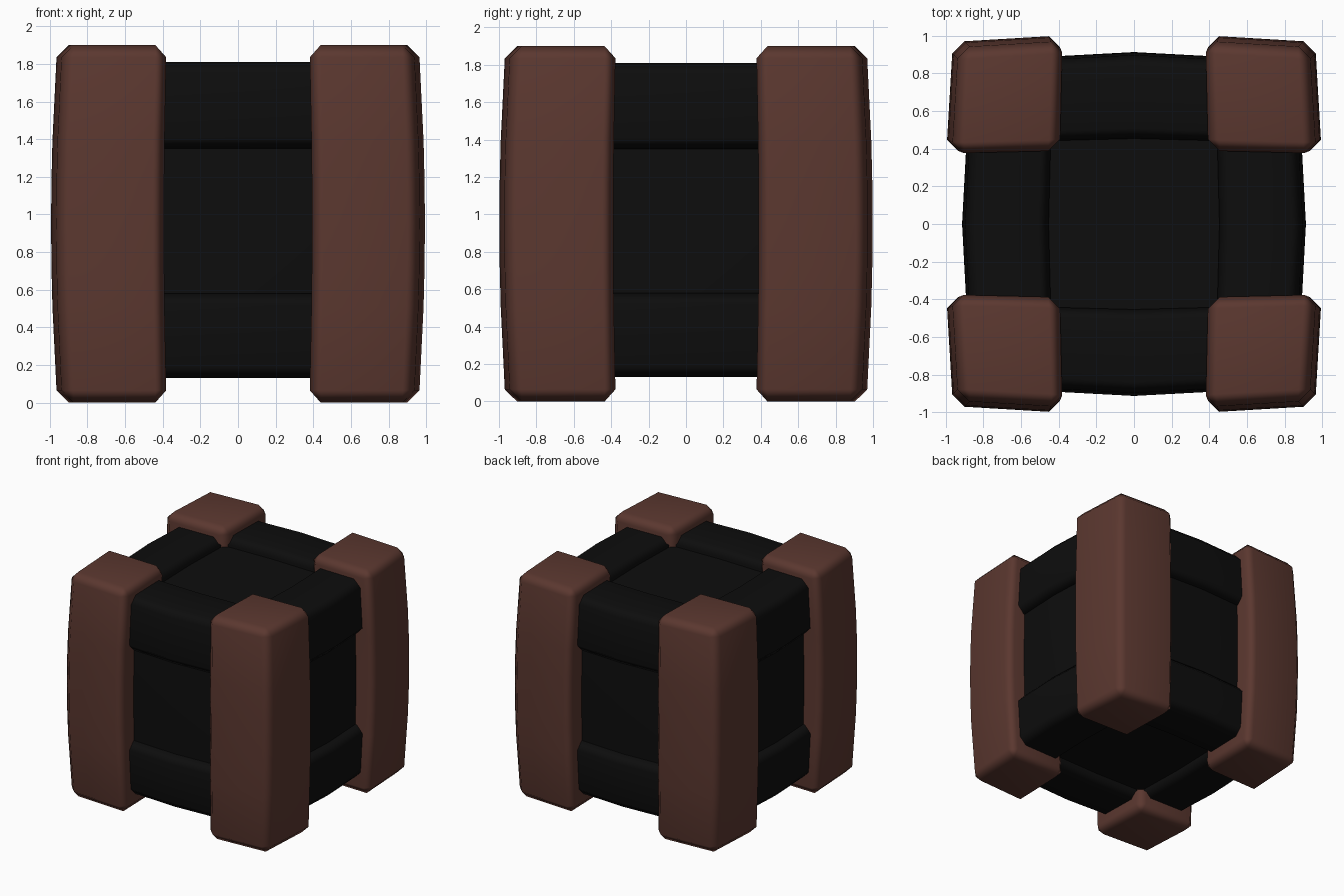
import bpy, bmesh
from mathutils import Vector

if "Cube" in bpy.data.objects:
    bpy.data.objects.remove(bpy.data.objects["Cube"])

MID = 0.95  # mid height


def material(name, rgb):
    m = bpy.data.materials.new(name)
    m.diffuse_color = (*rgb, 1)
    m.use_nodes = True
    m.node_tree.nodes["Principled BSDF"].inputs["Base Color"].default_value = m.diffuse_color
    return m


brown = material("brown wood", (0.105, 0.039, 0.029))
black = material("black", (0.004, 0.004, 0.004))


def bulge(v):
    """Swell the sides of the crate slightly outwards."""
    x, y, z = v
    s = 1 - 0.03 * ((z - MID) / 0.9) ** 2
    return Vector((x * s * (1 - 0.055 * abs(y)), y * s * (1 - 0.055 * abs(x)), z))


def block(name, lo, hi, mat, bevel, cuts):
    """Chamfered box, sliced at (axis, position) cuts and then bulged."""
    bm = bmesh.new()
    bmesh.ops.create_cube(bm, size=1)
    for v in bm.verts:
        v.co = Vector([(lo[i] + hi[i]) / 2 + v.co[i] * (hi[i] - lo[i]) for i in range(3)])
    if bevel:
        bmesh.ops.bevel(bm, geom=bm.edges[:], offset=bevel, segments=1,
                        profile=0.5, affect='EDGES')
    for axis, pos in cuts:
        n, p = Vector((0, 0, 0)), Vector((0, 0, 0))
        n[axis], p[axis] = 1, pos
        bmesh.ops.bisect_plane(bm, geom=bm.verts[:] + bm.edges[:] + bm.faces[:],
                               plane_co=p, plane_no=n)
    for v in bm.verts:
        v.co = bulge(v.co)
    bmesh.ops.recalc_face_normals(bm, faces=bm.faces[:])
    for f in bm.faces:
        f.smooth = True
    me = bpy.data.meshes.new(name)
    bm.to_mesh(me)
    bm.free()
    me.materials.append(mat)
    ob = bpy.data.objects.new(name, me)
    bpy.context.collection.objects.link(ob)
    ob.modifiers.new("face weighting", 'WEIGHTED_NORMAL')
    return ob


def span(a, b, s):
    return (a, b) if s > 0 else (-b, -a)


# Recessed inner box
core_cuts = [(a, p) for a in (0, 1) for p in (-0.42, 0, 0.42)]
core_cuts += [(2, MID + d) for d in (-0.4, 0, 0.4)]
block("inner_box", (-0.85, -0.85, 0.2), (0.85, 0.85, 1.73), black, 0.03, core_cuts)

# Corner posts
post_cuts = [(2, MID + d) for d in (-0.44, -0.22, 0, 0.22, 0.44)]
for sx in (-1, 1):
    for sy in (-1, 1):
        x, y = span(0.415, 1.02, sx), span(0.41, 1.025, sy)
        block("corner_post", (x[0], y[0], 0), (x[1], y[1], 1.9), brown, 0.065, post_cuts)

# Horizontal rails around the top and bottom
for name, z0, z1 in (("bottom_rail", 0.13, 0.58), ("top_rail", 1.35, 1.81)):
    for s in (-1, 1):
        a, b = span(0.465, 0.92, s)
        for axis in (0, 1):
            cuts = [(axis, p) for p in (-0.42, 0, 0.42)]
            lo, hi = [-0.85, -0.85, z0], [0.85, 0.85, z1]
            lo[1 - axis], hi[1 - axis] = a, b
            block(name, lo, hi, black, 0.06, cuts)
